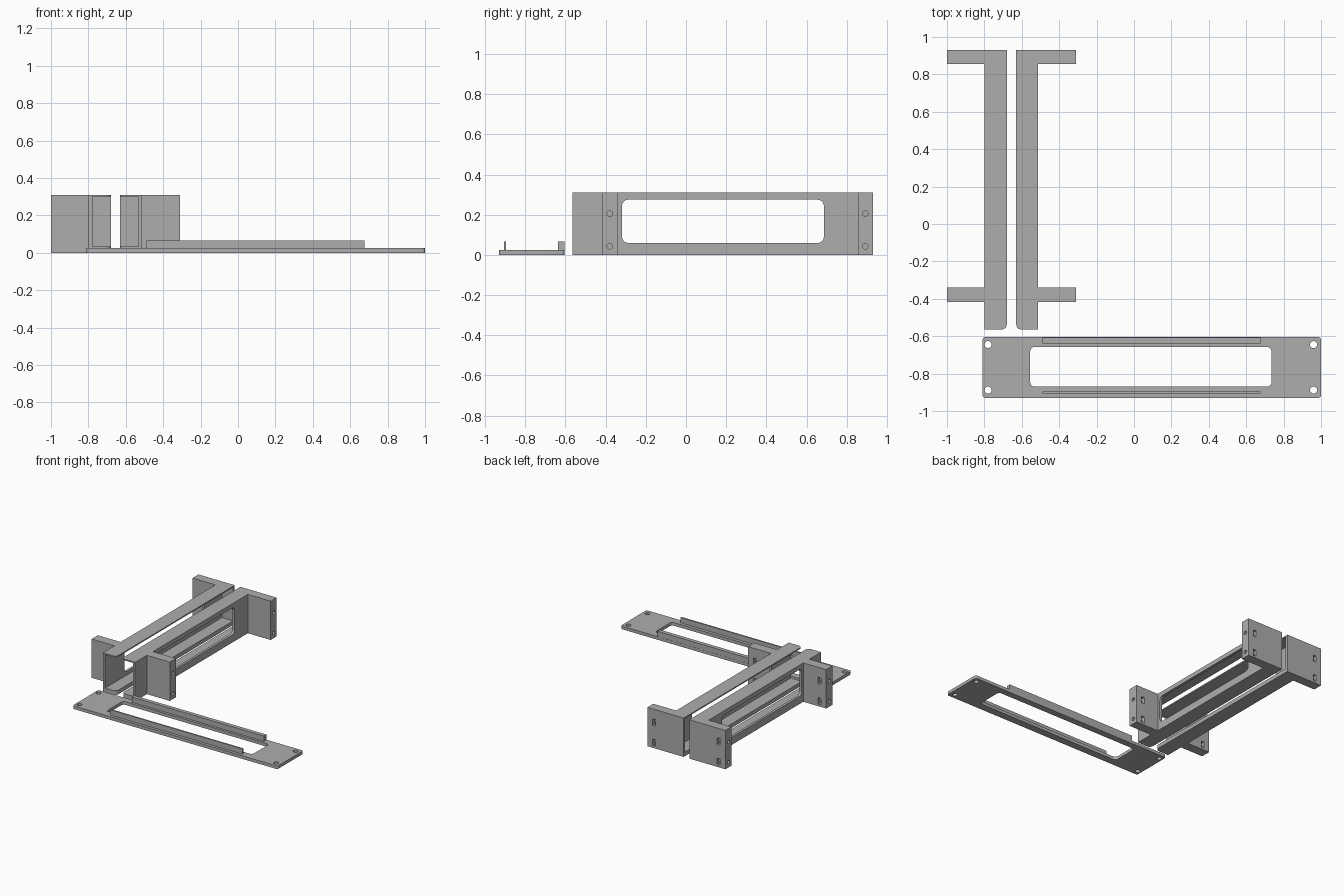
import bpy, math
from mathutils import Matrix

old = bpy.data.objects.get("Cube")
if old:
    bpy.data.objects.remove(old, do_unlink=True)

grey = bpy.data.materials.new("plain grey")
grey.use_nodes = True
COLOUR = (0.42, 0.42, 0.42, 1)
grey.diffuse_color = COLOUR
grey.node_tree.nodes["Principled BSDF"].inputs["Base Color"].default_value = COLOUR

UPRIGHT = Matrix.Identity(4)
# Maps a profile (y, z) extruded along x
ALONG_X = Matrix(((0, 0, 1, 0), (1, 0, 0, 0), (0, 1, 0, 0), (0, 0, 0, 1)))


def prism(name, points, low, high, frame=UPRIGHT):
    """Extrude a counter-clockwise profile from low to high."""
    n = len(points)
    verts = [(*p, h) for h in (low, high) for p in points]
    faces = [tuple(reversed(range(n))), tuple(range(n, 2 * n))]
    faces += [(i, (i + 1) % n, n + (i + 1) % n, n + i) for i in range(n)]
    mesh = bpy.data.meshes.new(name)
    mesh.from_pydata(verts, [], faces)
    mesh.transform(frame)
    mesh.materials.append(grey)
    obj = bpy.data.objects.new(name, mesh)
    bpy.context.collection.objects.link(obj)
    return obj


def arc(cx, cy, r, start, sweep, steps):
    return [(cx + r * math.cos(start + sweep * i / steps),
             cy + r * math.sin(start + sweep * i / steps)) for i in range(steps + 1)]


def circle(cx, cy, r):
    return arc(cx, cy, r, 0, math.tau, 20)[:-1]


def rectangle(x0, x1, y0, y1, r=0):
    if not r:
        return [(x0, y0), (x1, y0), (x1, y1), (x0, y1)]
    q = math.pi / 2
    corners = [(x1 - r, y1 - r), (x0 + r, y1 - r), (x0 + r, y0 + r), (x1 - r, y0 + r)]
    return [p for i, c in enumerate(corners) for p in arc(*c, r, i * q, q, 6)]


def cut(target, cutters):
    """Subtract the cutters, keep the result and drop the cutters."""
    for cutter in cutters:
        mod = target.modifiers.new("cut", 'BOOLEAN')
        mod.operation = 'DIFFERENCE'
        mod.solver = 'EXACT'
        mod.object = cutter
        cutter.hide_render = True
    graph = bpy.context.evaluated_depsgraph_get()
    graph.update()
    mesh = bpy.data.meshes.new_from_object(target.evaluated_get(graph))
    target.modifiers.clear()
    target.data = mesh
    for cutter in cutters:
        bpy.data.objects.remove(cutter, do_unlink=True)


def finish(obj):
    bpy.ops.object.select_all(action='DESELECT')
    obj.select_set(True)
    bpy.context.view_layer.objects.active = obj
    bpy.ops.object.shade_smooth_by_angle(angle=math.radians(30))


# Face plate with window and corner screw holes
plate = prism("face_plate", rectangle(-0.81, 1.0, -0.93, -0.605, 0.015), 0, 0.025)
cutters = [prism("window_cutter", rectangle(-0.555, 0.735, -0.87, -0.657, 0.025), -0.1, 0.1)]
for x in (-0.78, 0.96):
    for y in (-0.888, -0.645):
        cutters.append(prism("screw_cutter", circle(x, y, 0.019), -0.1, 0.1))
cut(plate, cutters)
finish(plate)

# Ribs standing on the plate
prism("front_rib", rectangle(-0.49, 0.675, -0.907, -0.895), 0.02, 0.067)
prism("rear_rib", rectangle(-0.49, 0.675, -0.638, -0.606), 0.02, 0.067)

# Side brackets: open channels with two mounting arms each
MID, HEIGHT = -0.655, 0.31
INNER, WEB, OUTER, END = 0.025, 0.123, 0.143, 0.345
FRONT, BACK = -0.565, 0.93
ARMS = ((-0.418, -0.34), (0.855, BACK))


def bracket(name, side):
    def plan(points):
        pts = [(MID + side * u, y) for u, y in points]
        return pts if side > 0 else pts[::-1]

    def x_prism(label, points, u0, u1):
        a, b = sorted((MID + side * u0, MID + side * u1))
        return prism(label, points, a, b, ALONG_X)

    r = 0.03
    outline = arc(INNER + r, FRONT + r, r, math.pi, math.pi / 2, 6)
    outline.append((OUTER, FRONT))
    for y0, y1 in ARMS:
        outline += [(OUTER, y0), (END, y0), (END, y1)]
        if y1 < BACK:
            outline.append((OUTER, y1))
    outline.append((INNER, BACK))
    body = prism(name, plan(outline), 0, HEIGHT)

    # Channel hollow and side window
    cutters = [
        prism("channel_cutter", plan(rectangle(-0.01, WEB, FRONT - 0.1, BACK - 0.02)), 0.033, 0.3),
        x_prism("opening_cutter", rectangle(-0.318, 0.686, 0.06, 0.275, 0.03), 0.06, 0.2),
    ]
    # Screw holes in the arm ends, with nut slots open to the back
    for y0, y1 in ARMS:
        yc = (y0 + y1) / 2
        for z in (0.043, 0.205):
            cutters.append(x_prism("bolt_cutter", circle(yc, z, 0.014), END - 0.09, END + 0.05))
            slot = rectangle(END - 0.073, END - 0.047, yc - 0.024, y1 + 0.02)
            cutters.append(prism("nut_cutter", plan(slot), z - 0.026, z + 0.026))
    cut(body, cutters)
    finish(body)


bracket("right_bracket", -1)
bracket("left_bracket", 1)
